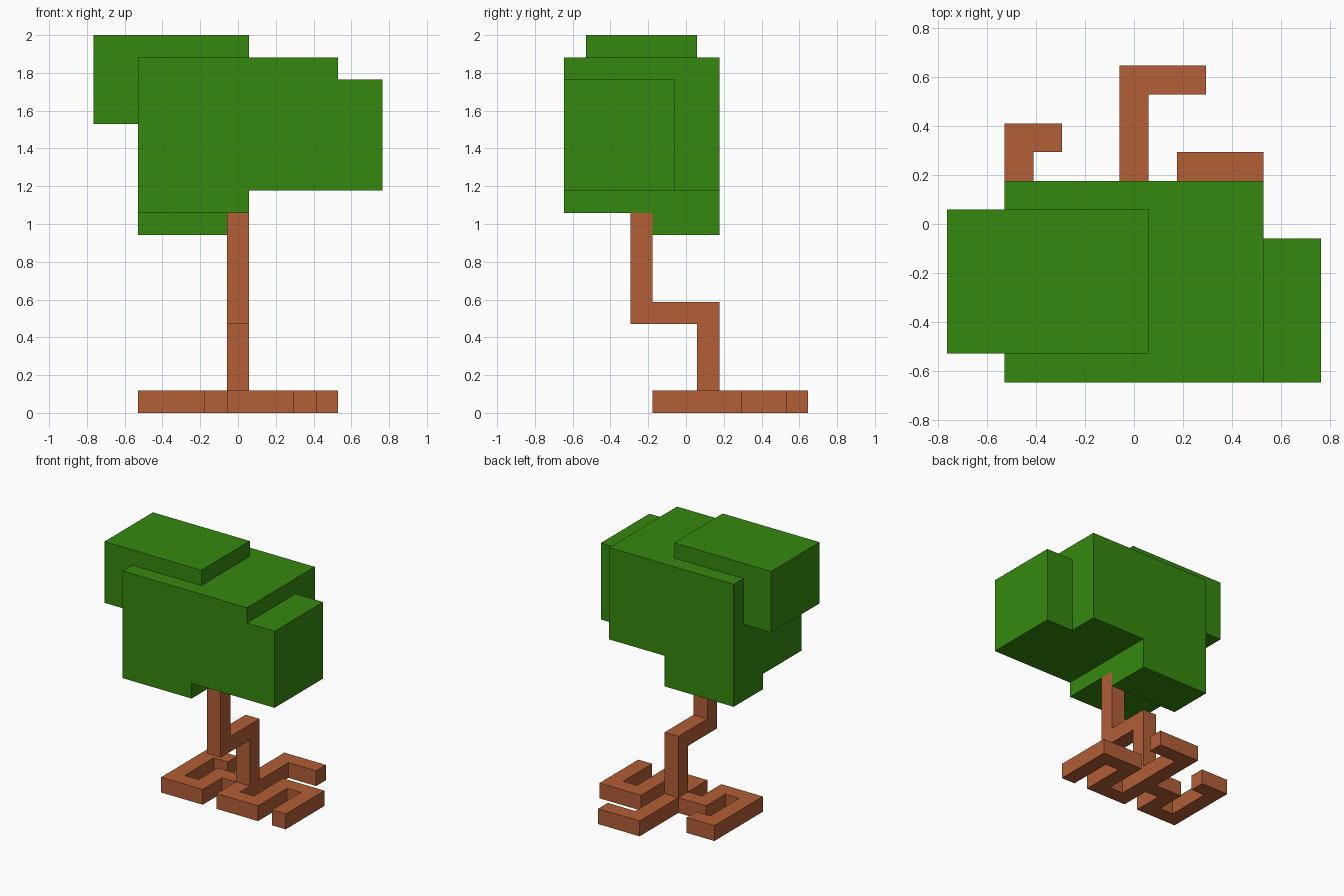
import bpy, bmesh

if "Cube" in bpy.data.objects:
    bpy.data.objects.remove(bpy.data.objects["Cube"])

U = 2 / 17  # one block of the tree


def material(name, rgb):
    m = bpy.data.materials.new(name)
    m.diffuse_color = (*rgb, 1)
    m.use_nodes = True
    m.node_tree.nodes["Principled BSDF"].inputs["Base Color"].default_value = m.diffuse_color
    return m


def blocks(name, boxes, mat):
    """Join block boxes (x0, x1, y0, y1, z0, z1 in block units) into one outer skin."""
    cells = set()
    for x0, x1, y0, y1, z0, z1 in boxes:
        # x and y boundaries lie on half units, so shift them by a half
        cells |= {(x, y, z)
                  for x in range(int(x0 + 0.5), int(x1 + 0.5))
                  for y in range(int(y0 + 0.5), int(y1 + 0.5))
                  for z in range(z0, z1)} if min(x0, y0) >= 0 else {
                  (x, y, z)
                  for x in range(round(x0 * 2 + 1) // 2, round(x1 * 2 + 1) // 2)
                  for y in range(round(y0 * 2 + 1) // 2, round(y1 * 2 + 1) // 2)
                  for z in range(z0, z1)}
    bm = bmesh.new()
    verts = {}

    def vert(p):
        if p not in verts:
            verts[p] = bm.verts.new(((p[0] - 0.5) * U, (p[1] - 0.5) * U, p[2] * U))
        return verts[p]

    for c in cells:
        for axis in range(3):
            a, b = (axis + 1) % 3, (axis + 2) % 3
            for side in (0, 1):
                n = list(c)
                n[axis] += 2 * side - 1
                if tuple(n) in cells:
                    continue
                quad = []
                for da, db in ((0, 0), (1, 0), (1, 1), (0, 1)):
                    p = list(c)
                    p[axis] += side
                    p[a] += da
                    p[b] += db
                    quad.append(vert(tuple(p)))
                bm.faces.new(quad if side else quad[::-1])
    # merge the grid into large flat faces
    bmesh.ops.dissolve_limit(bm, angle_limit=0.01, verts=bm.verts[:], edges=bm.edges[:])
    me = bpy.data.meshes.new(name)
    bm.to_mesh(me)
    bm.free()
    me.materials.append(mat)
    ob = bpy.data.objects.new(name, me)
    bpy.context.collection.objects.link(ob)
    return ob


leaf = material("leaf green", (0.036, 0.25, 0.0045))
bark = material("bark brown", (0.445, 0.114, 0.037))

# Foliage: main mass, raised left clump, right clump, two hanging clumps
blocks("foliage", [
    (-4.5, 4.5, -5.5, 1.5, 10, 16),
    (-6.5, 0.5, -4.5, 0.5, 13, 17),
    (0.5, 6.5, -5.5, -0.5, 10, 15),
    (-4.5, 0.5, -5.5, -1.5, 9, 10),
    (-4.5, 0.5, -1.5, 1.5, 8, 10),
], leaf)

# Trunk with its jog, and the three winding roots
blocks("trunk_and_roots", [
    (-0.5, 0.5, -2.5, -1.5, 4, 9),
    (-0.5, 0.5, -2.5, 1.5, 4, 5),
    (-0.5, 0.5, 0.5, 1.5, 0, 5),
    # back root
    (-0.5, 0.5, 0.5, 5.5, 0, 1),
    (-0.5, 2.5, 4.5, 5.5, 0, 1),
    # right root
    (-0.5, 0.5, -1.5, 1.5, 0, 1),
    (-0.5, 2.5, -1.5, -0.5, 0, 1),
    (1.5, 2.5, -1.5, 2.5, 0, 1),
    (1.5, 4.5, 1.5, 2.5, 0, 1),
    (3.5, 4.5, -1.5, 2.5, 0, 1),
    # left root
    (-2.5, 0.5, 0.5, 1.5, 0, 1),
    (-2.5, -1.5, -1.5, 1.5, 0, 1),
    (-4.5, -1.5, -1.5, -0.5, 0, 1),
    (-4.5, -3.5, -1.5, 3.5, 0, 1),
    (-4.5, -2.5, 2.5, 3.5, 0, 1),
], bark)
